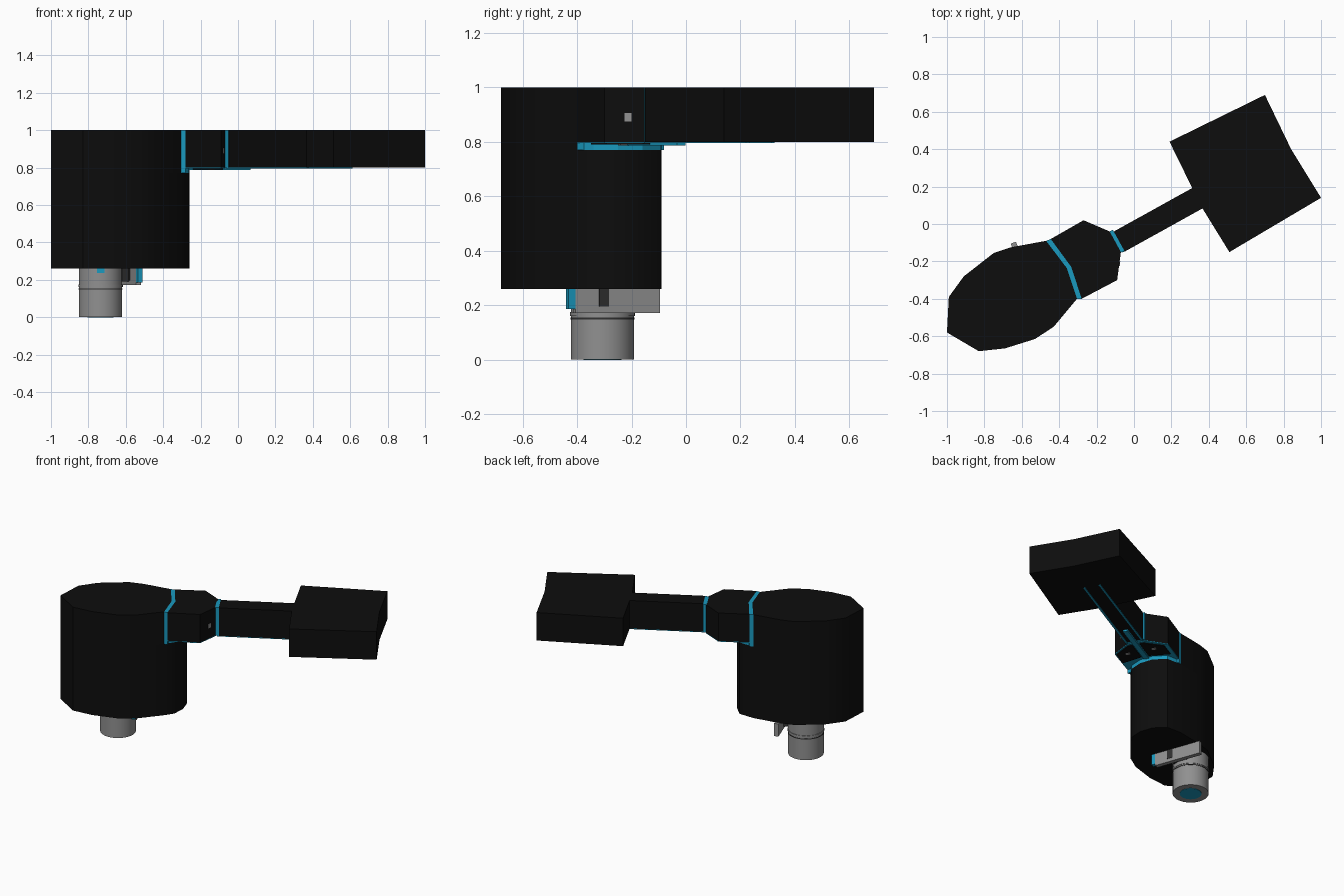
import bpy, bmesh, math
from mathutils import Vector

cube = bpy.data.objects.get("Cube")
if cube:
    bpy.data.objects.remove(cube)


def material(name, rgb):
    m = bpy.data.materials.new(name)
    m.use_nodes = True
    m.diffuse_color = (*rgb, 1)
    bsdf = next(n for n in m.node_tree.nodes if n.type == 'BSDF_PRINCIPLED')
    bsdf.inputs["Base Color"].default_value = (*rgb, 1)
    bsdf.inputs["Roughness"].default_value = 0.6
    return m


BLACK = material("black", (0.004, 0.004, 0.004))
BLUE = material("bright_blue", (0.01, 0.32, 0.52))
GREY = material("metal_grey", (0.28, 0.28, 0.28))
DARK = material("dark_grey", (0.03, 0.03, 0.03))

# Long axis of the arm, seen from above
ORIGIN = Vector((-0.09, -0.10))
ANGLE = math.radians(29)
ALONG = Vector((math.cos(ANGLE), math.sin(ANGLE)))
ACROSS = Vector((-ALONG.y, ALONG.x))


def on_axis(points):
    return [ORIGIN + u * ALONG + v * ACROSS for u, v in points]


def prism(name, outline, z0, z1, mat, smooth=False):
    bm = bmesh.new()
    base = bm.faces.new([bm.verts.new((p[0], p[1], z0)) for p in outline])
    top = bmesh.ops.extrude_face_region(bm, geom=[base])
    verts = [g for g in top["geom"] if isinstance(g, bmesh.types.BMVert)]
    bmesh.ops.translate(bm, vec=(0, 0, z1 - z0), verts=verts)
    bmesh.ops.recalc_face_normals(bm, faces=bm.faces)
    mesh = bpy.data.meshes.new(name)
    bm.to_mesh(mesh)
    bm.free()
    mesh.materials.append(mat)
    ob = bpy.data.objects.new(name, mesh)
    bpy.context.collection.objects.link(ob)
    if smooth:
        bpy.ops.object.select_all(action='DESELECT')
        ob.select_set(True)
        bpy.context.view_layer.objects.active = ob
        bpy.ops.object.shade_smooth_by_angle(angle=math.radians(35))
    return ob


def strip(name, u0, u1, v, width, z0, z1, mat):
    h = width / 2
    return prism(name, on_axis([(u0, v - h), (u1, v - h), (u1, v + h), (u0, v + h)]), z0, z1, mat)


def disc(name, x, y, radius, z0, z1, mat):
    ring = [(x + radius * math.cos(i * math.tau / 40), y + radius * math.sin(i * math.tau / 40))
            for i in range(40)]
    return prism(name, ring, z0, z1, mat, True)


# Main housing: a faceted oval, cut away at the top for the neck
shell = [(-0.47, -0.09), (-0.66, -0.125), (-0.75, -0.155), (-0.91, -0.28), (-0.99, -0.39),
         (-1.0, -0.58), (-0.83, -0.68), (-0.69, -0.665), (-0.53, -0.615), (-0.43, -0.55),
         (-0.305, -0.40)]
nose = [(-0.265, -0.34), (-0.26, -0.25), (-0.29, -0.16), (-0.36, -0.092)]
seam = [(-0.36, -0.235)]
prism("housing_lower", shell + nose, 0.26, 0.77, BLACK, True)
prism("housing_upper", shell + seam, 0.77, 1.0, BLACK, True)

# Blue trim between the housing and the neck
prism("trim_ledge", [shell[-1]] + nose + [shell[0]] + seam, 0.77, 0.80, BLUE)
prism("trim_upright", [shell[0]] + seam + [shell[-1], (-0.28, -0.40), (-0.335, -0.23),
                                           (-0.445, -0.08)], 0.77, 1.0, BLUE)

# Neck with blue underside and inset panels
neck = [(-0.445, -0.08), (-0.27, 0.02), (-0.13, -0.04), (-0.07, -0.15), (-0.09, -0.30),
        (-0.28, -0.40), (-0.335, -0.23)]
prism("neck", neck, 0.80, 1.0, BLACK)
prism("neck_underside", neck, 0.795, 0.80, BLUE)
panel = [(-0.185, 0.025), (-0.02, 0.025), (-0.02, 0.055), (-0.10, 0.165), (-0.215, 0.165)]
for side, name in ((1, "left"), (-1, "right")):
    prism("neck_panel_" + name, on_axis([(u, v * side) for u, v in panel]), 0.79, 0.796, BLACK)
    strip("panel_screw_" + name, -0.12, -0.10, 0.09 * side, 0.03, 0.787, 0.791, GREY)

# Small indicator on the neck side
prism("neck_indicator", [(-0.080, -0.20), (-0.073, -0.20), (-0.076, -0.225), (-0.083, -0.225)],
      0.875, 0.905, GREY)

# Arm, its blue collar and the blue lines below it
strip("arm_collar", -0.012, 0.013, 0.008, 0.128, 0.80, 1.0, BLUE)
strip("arm", 0.013, 0.50, 0.0, 0.122, 0.80, 1.0, BLACK)
strip("centre_line", -0.21, 0.17, 0, 0.034, 0.787, 0.801, BLUE)
for side, name in ((1, "left"), (-1, "right")):
    strip("arm_line_" + name, 0.0, 0.77, 0.053 * side, 0.014, 0.795, 0.801, BLUE)

# Flat end paddle
prism("paddle", [(0.19, 0.44), (0.70, 0.69), (0.84, 0.40), (1.0, 0.14), (0.51, -0.15),
                 (0.365, 0.085), (0.31, 0.195)], 0.80, 1.0, BLACK)

# Connector post under the housing
px, py = -0.735, -0.307
disc("post", px, py, 0.116, 0.0, 0.262, GREY)
disc("post_groove", px, py, 0.1175, 0.148, 0.154, DARK)
disc("post_collar", px, py, 0.119, 0.16, 0.175, GREY)
disc("post_end_cap", px, py, 0.07, -0.002 + 0.002, 0.003, BLUE).location.z = -0.002
prism("post_marker", [(px - 0.02, py - 0.121), (px + 0.02, py - 0.121),
                      (px + 0.02, py - 0.10), (px - 0.02, py - 0.10)], 0.235, 0.262, BLUE)


# Cross plate beside the post, with a bracket and a blue end
def plate(name, t0, t1, z0, z1, thick, mat):
    a, b = Vector((-0.525, -0.43)), Vector((-0.645, -0.10))
    d = b - a
    n = Vector((d.y, -d.x)).normalized() * thick / 2
    p, q = a + d * t0, a + d * t1
    return prism(name, [p + n, q + n, q - n, p - n], z0, z1, mat)


plate("cross_plate", 0.06, 1.0, 0.172, 0.262, 0.03, GREY)
plate("cross_plate_end", -0.02, 0.06, 0.185, 0.262, 0.028, BLUE)
plate("cross_plate_clip", 0.32, 0.43, 0.195, 0.262, 0.036, DARK)
strip("post_bracket", -0.58, -0.51, 0.10, 0.10, 0.19, 0.262, DARK)
